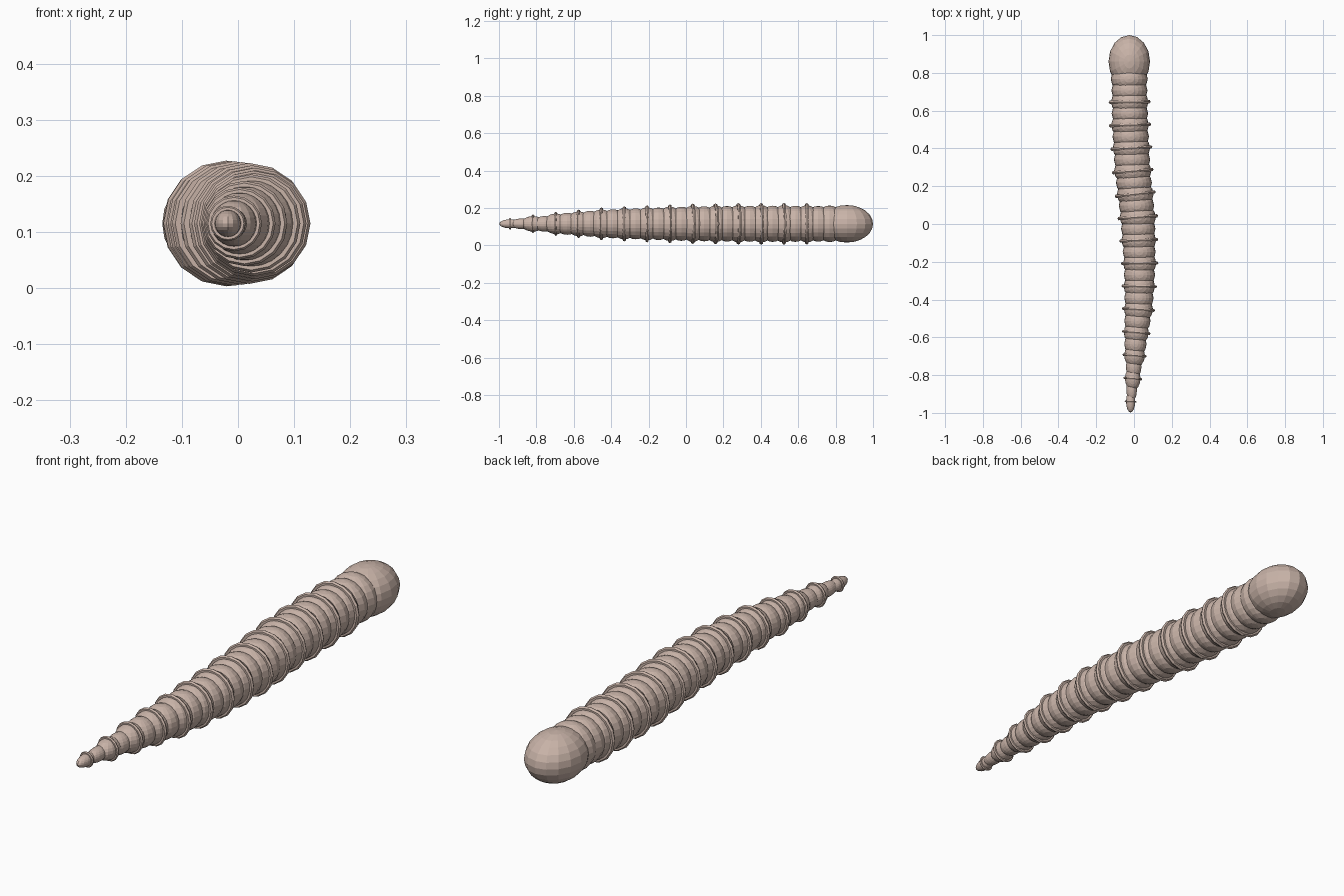
import bpy, math
from mathutils import Matrix

if "Cube" in bpy.data.objects:
    bpy.data.objects.remove(bpy.data.objects["Cube"])

skin = bpy.data.materials.new("dusty pink skin")
skin.diffuse_color = (0.58, 0.45, 0.39, 1)
skin.use_nodes = True
skin.node_tree.nodes["Principled BSDF"].inputs["Base Color"].default_value = skin.diffuse_color

# Body stations from tail to neck: y, centre x, radius
STATIONS = [(-0.94, -0.018, 0.024), (-0.82, -0.007, 0.041), (-0.695, 0.003, 0.055),
            (-0.575, 0.012, 0.066), (-0.45, 0.024, 0.077), (-0.33, 0.028, 0.083),
            (-0.205, 0.030, 0.088), (0.035, 0.020, 0.096), (0.28, -0.007, 0.099),
            (0.525, -0.021, 0.100), (0.77, -0.025, 0.098)]
HEIGHT = 0.115


def station(y):
    """Interpolated centre x and radius of the body."""
    for (y0, x0, r0), (y1, x1, r1) in zip(STATIONS, STATIONS[1:]):
        if y <= y1 + 1e-6:
            t = (y - y0) / (y1 - y0)
            return x0 + t * (x1 - x0), r0 + t * (r1 - r0)
    return STATIONS[-1][1:]


def ball(name, loc, size):
    bpy.ops.mesh.primitive_uv_sphere_add(segments=16, ring_count=12, radius=1, location=loc)
    ob = bpy.context.object
    ob.name = name
    ob.scale = size
    ob.data.materials.append(skin)


def ring(name, loc, major, minor, turn):
    bpy.ops.mesh.primitive_torus_add(major_segments=16, minor_segments=6, location=loc,
                                     major_radius=major, minor_radius=minor,
                                     rotation=(math.pi / 2, 0, turn))
    ob = bpy.context.object
    ob.name = name
    ob.data.materials.append(skin)


# Overlapping body segments, every second one carrying a raised ring
COUNT, STEP = 29, 0.061
for i in range(COUNT):
    y = -0.94 + i * STEP
    x, r = station(y)
    if i % 2:
        r *= 0.86 if i < 4 else 0.97
    ball(f"body_segment_{i + 1}", (x, y, HEIGHT), (r, 0.058 + 0.25 * max(0, r - 0.024), r))
    if i % 2 == 0 and i < COUNT - 2:
        xa, xb = station(max(y - 0.06, -0.94))[0], station(y + 0.06)[0]
        turn = -math.atan2(xb - xa, 0.12)
        minor = 0.004 + 0.06 * r
        ring(f"raised_ring_{i // 2 + 1}", (x, y, HEIGHT), r + 0.002, minor, turn)

# Rounded head
ball("head", (-0.025, 0.86, HEIGHT), (0.11, 0.14, 0.10))
